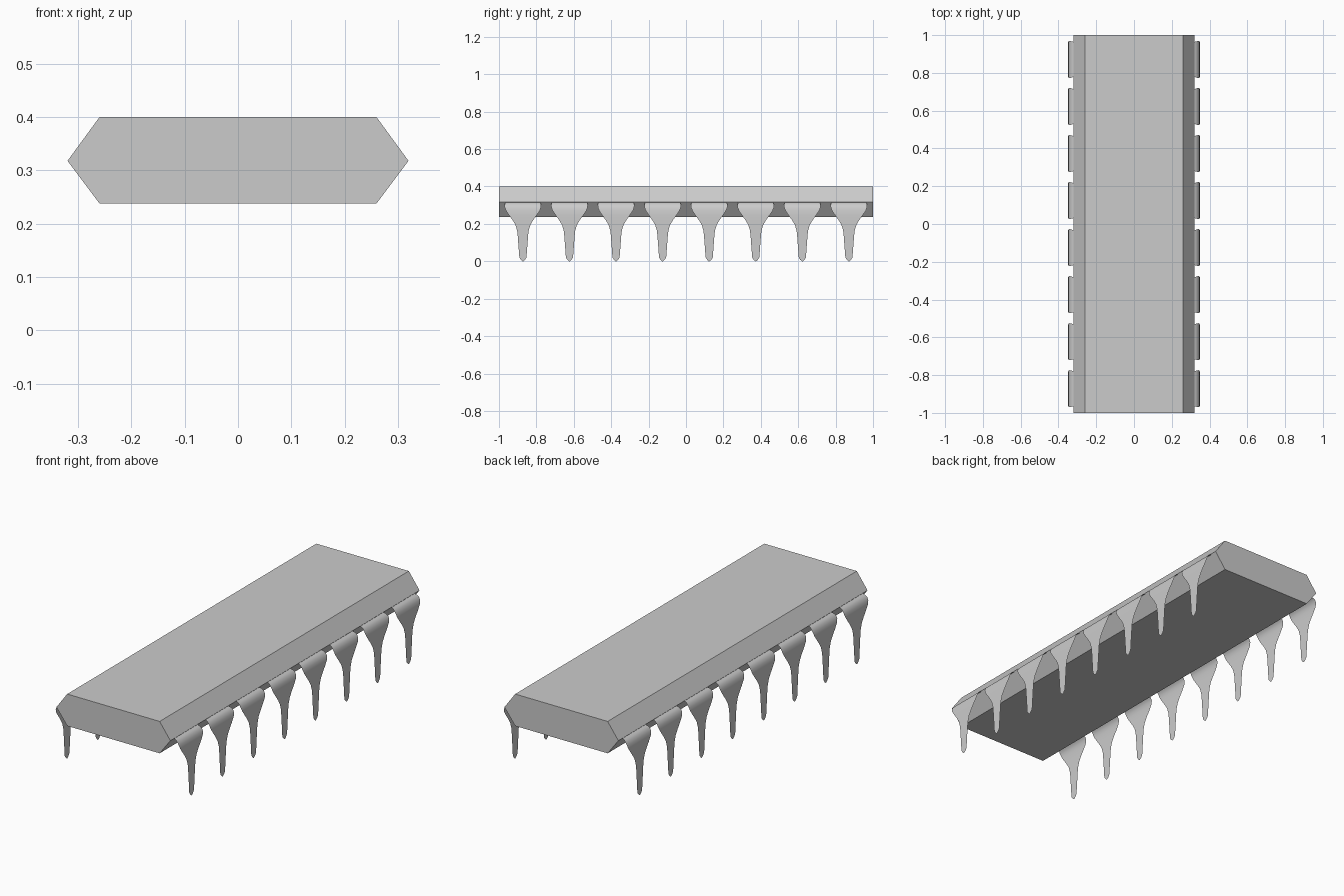
import bpy, bmesh

if "Cube" in bpy.data.objects:
    bpy.data.objects.remove(bpy.data.objects["Cube"])


def make_object(name, bm):
    mesh = bpy.data.meshes.new(name)
    bm.to_mesh(mesh)
    bm.free()
    obj = bpy.data.objects.new(name, mesh)
    bpy.context.collection.objects.link(obj)
    return obj


# Package body: hexagonal section extruded along y
section = [(-0.32, 0.318), (-0.26, 0.238), (0.26, 0.238),
           (0.32, 0.318), (0.26, 0.4), (-0.26, 0.4)]
bm = bmesh.new()
face = bm.faces.new([bm.verts.new((x, -1, z)) for x, z in section])
ext = bmesh.ops.extrude_face_region(bm, geom=[face])
moved = [v for v in ext["geom"] if isinstance(v, bmesh.types.BMVert)]
bmesh.ops.translate(bm, verts=moved, vec=(0, 2, 0))
bmesh.ops.recalc_face_normals(bm, faces=bm.faces)
make_object("chip_body", bm)

# Pin: thin bent sheet, stations are (x, z, half width)
stations = [(0.316, 0.316, 0.092), (0.329, 0.311, 0.095), (0.339, 0.302, 0.098),
            (0.346, 0.288, 0.097), (0.349, 0.27, 0.09), (0.35, 0.245, 0.073),
            (0.35, 0.22, 0.055), (0.35, 0.195, 0.04), (0.35, 0.165, 0.031),
            (0.35, 0.14, 0.028), (0.35, 0.02, 0.019), (0.35, 0.008, 0.011),
            (0.35, 0.0, 0.002)]


def pin(name, side, y):
    bm = bmesh.new()
    rows = [[bm.verts.new((side * x, y + s * w, z)) for s in (-side, side)]
            for x, z, w in stations]
    for (a, b), (c, d) in zip(rows, rows[1:]):
        bm.faces.new((a, c, d, b)).smooth = True
    make_object(name, bm)


# Two rows of eight pins
for i in range(8):
    y = -0.872 + i * 0.249
    pin(f"right_pin_{i + 1}", 1, y)
    pin(f"left_pin_{i + 1}", -1, y)
